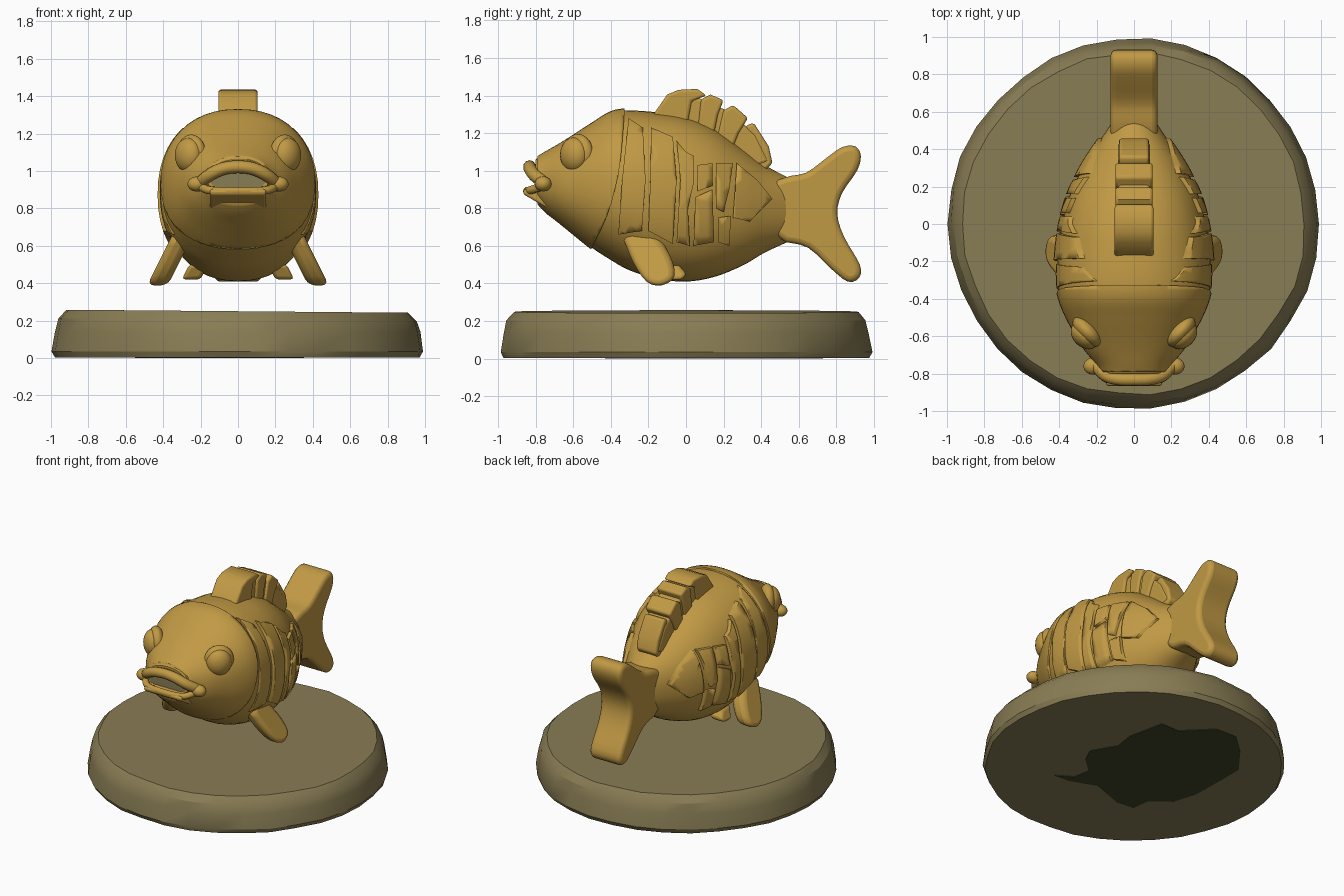
import bpy, bmesh, math, random
from mathutils import Vector, Matrix

random.seed(4)
if "Cube" in bpy.data.objects:
    bpy.data.objects.remove(bpy.data.objects["Cube"])


def material(name, rgb):
    m = bpy.data.materials.new(name)
    m.use_nodes = True
    m.diffuse_color = (*rgb, 1)
    m.node_tree.nodes["Principled BSDF"].inputs["Base Color"].default_value = (*rgb, 1)
    return m


GOLD = material("gold", (0.53, 0.32, 0.058))
STONE = material("olive stone", (0.25, 0.205, 0.09))
DARK = material("dark green", (0.05, 0.062, 0.022))


def finish(name, bm, mat, bevel=0, angle=40):
    bmesh.ops.recalc_face_normals(bm, faces=bm.faces)
    me = bpy.data.meshes.new(name)
    bm.to_mesh(me)
    bm.free()
    me.materials.append(mat)
    ob = bpy.data.objects.new(name, me)
    bpy.context.collection.objects.link(ob)
    if bevel:
        b = ob.modifiers.new("rounding", "BEVEL")
        b.width, b.segments, b.limit_method = bevel, 3, "ANGLE"
        b.angle_limit = math.radians(50)
    bpy.ops.object.select_all(action="DESELECT")
    ob.select_set(True)
    bpy.context.view_layer.objects.active = ob
    bpy.ops.object.shade_smooth_by_angle(angle=math.radians(angle))
    return ob


def loft(rings):
    bm = bmesh.new()
    loops = [[bm.verts.new(p) for p in ring] for ring in rings]
    for a, b in zip(loops, loops[1:]):
        for i in range(len(a)):
            j = (i + 1) % len(a)
            bm.faces.new((a[i], a[j], b[j], b[i]))
    bm.faces.new(loops[0])
    bm.faces.new(loops[-1])
    return bm


def smooth_path(pts, steps):
    # Catmull-Rom through tuples of any length
    out = []
    for i in range(len(pts) - 1):
        p = [pts[max(0, min(len(pts) - 1, i + k))] for k in (-1, 0, 1, 2)]
        for s in range(steps):
            t = s / steps
            out.append([b + 0.5 * t * (c - a + t * (2*a - 5*b + 4*c - d + t * (3*(b - c) + d - a)))
                        for a, b, c, d in zip(*p)])
    return out + [list(pts[-1])]


def prism(outlines, half, x=0.0, shear=0.0, z0=0.0):
    # side outlines in (y, z), given thickness across x
    bm = bmesh.new()
    for pts in outlines:
        sides = [[bm.verts.new((x + s * half + shear * (z0 - z), y, z)) for y, z in pts] for s in (-1, 1)]
        bm.faces.new(sides[0])
        bm.faces.new(sides[1][::-1])
        for i in range(len(pts)):
            j = (i + 1) % len(pts)
            bm.faces.new((sides[0][i], sides[0][j], sides[1][j], sides[1][i]))
    return bm


# Body stations: y, bottom, top, half width
STATIONS = [(-.80, .845, 1.06, .16), (-.75, .79, 1.09, .19), (-.68, .735, 1.13, .25), (-.6, .67, 1.18, .30),
            (-.5, .59, 1.245, .355), (-.4, .525, 1.305, .395), (-.3, .47, 1.32, .41), (-.15, .425, 1.31, .405),
            (0, .41, 1.285, .385), (.15, .435, 1.225, .345), (.3, .495, 1.12, .275), (.42, .565, 1.03, .2),
            (.54, .62, .965, .12)]


def body_shell(grow):
    rings = []
    for y, lo, hi, w in smooth_path(STATIONS, 4):
        ring = []
        for k in range(48):
            a = math.tau * k / 48
            c, s = math.cos(a), math.sin(a)
            ring.append((math.copysign(abs(c) ** .9, c) * (w + grow), y,
                         (lo + hi) / 2 + math.copysign(abs(s) ** .9, s) * ((hi - lo) / 2 + grow)))
        rings.append(ring)
    return loft(rings)


def shell_plates(name, outlines, grow):
    # raised skin: a swollen body kept only inside the outlines
    ob = finish(name, body_shell(grow), GOLD)
    cutter = finish(name + "_cutter", prism(outlines, 0.7), GOLD)
    m = ob.modifiers.new("trim", "BOOLEAN")
    m.operation, m.object, m.solver = "INTERSECT", cutter, "EXACT"
    cutter.hide_render = True
    cutter.hide_set(True)


finish("body", body_shell(0), GOLD)
gill = smooth_path([(-.32, 1.45), (-.335, 1.2), (-.36, .98), (-.42, .76), (-.52, .55), (-.56, .4)], 3)
shell_plates("head", [[(-.79, .4), (-.79, 1.45)] + gill], .012)
shell_plates("shoulder_band", [[(-.305, 1.28), (-.23, 1.23), (-.215, .95), (-.235, .68), (-.36, .66), (-.34, .95)]], .008)
shell_plates("scales", [
    [(-.185, 1.23), (-.07, 1.18), (-.05, .95), (-.07, .61), (-.2, .68), (-.19, .95)],
    [(-.05, 1.16), (0, 1.1), (.04, 1.08), (.04, .93), (.01, .8), (.02, .6), (-.05, .62), (-.03, .95)],
    [(.06, 1.03), (.14, 1.04), (.14, .92), (.06, .89)],
    [(.05, .86), (.14, .9), (.15, .62), (.04, .6)],
    [(.16, 1.04), (.25, 1.04), (.23, .9), (.2, .78), (.16, .8)],
    [(.17, .75), (.24, .76), (.23, .6), (.17, .62)],
    [(.27, 1.04), (.32, 1.0), (.38, .95), (.46, .85), (.34, .73), (.25, .75)]], .022)

# Tail, a thick forked slab
tail = smooth_path([(.42, .7), (.42, .9), (.53, .965), (.64, .99), (.75, 1.07), (.83, 1.125), (.9, 1.13), (.93, 1.08),
                    (.91, 1.0), (.83, .88), (.805, .77), (.84, .65), (.925, .5), (.92, .43), (.86, .41),
                    (.77, .48), (.65, .59), (.53, .62)], 3)
finish("tail_fin", prism([tail], .125), GOLD, .03)

# Back fin: a core with overlapping spines and a step between each
finish("back_fin_core", prism([[(-.16, 1.25), (-.12, 1.36), (.06, 1.39), (.24, 1.31), (.37, 1.19), (.44, 1.05),
                               (.3, 1.0), (0, 1.15)]], .085), GOLD, .015)
spines = [[(-.18, 1.29), (-.1, 1.405), (-.04, 1.43), (.06, 1.435), (.11, 1.4), (.03, 1.37), (0, 1.2)],
          [(.06, 1.2), (.08, 1.38), (.13, 1.405), (.2, 1.375), (.17, 1.3), (.14, 1.15)],
          [(.16, 1.15), (.2, 1.32), (.25, 1.35), (.33, 1.28), (.28, 1.2), (.24, 1.1)],
          [(.27, 1.08), (.32, 1.24), (.36, 1.255), (.44, 1.13), (.46, 1.04), (.42, 1.0)]]
for i, (pts, half) in enumerate(zip(spines, (.105, .1, .1, .08))):
    finish(f"back_fin_spine_{i + 1}", prism([pts], half), GOLD, .015)


def ball(name, at, size, turn=0):
    bm = bmesh.new()
    bmesh.ops.create_uvsphere(bm, u_segments=24, v_segments=14, radius=1,
                              matrix=Matrix.Translation(at) @ Matrix.Rotation(turn, 4, "Z") @ Matrix.Diagonal((*size, 1)))
    finish(name, bm, GOLD)


def tube(name, pts, depth):
    cu = bpy.data.curves.new(name, "CURVE")
    cu.dimensions, cu.bevel_depth, cu.bevel_resolution, cu.use_fill_caps = "3D", depth, 3, True
    sp = cu.splines.new("POLY")
    pts = smooth_path(pts, 5)
    sp.points.add(len(pts) - 1)
    for q, p in zip(sp.points, pts):
        q.co = (*p, 1)
    cu.materials.append(GOLD)
    sp.use_smooth = True
    bpy.context.collection.objects.link(bpy.data.objects.new(name, cu))


# Paired parts: fins, eyes, mouth corners
pectoral = smooth_path([(-.33, .63), (-.29, .69), (-.18, .68), (-.09, .56), (-.06, .44), (-.13, .39),
                        (-.21, .41), (-.28, .51), (-.33, .63)], 3)[:-1]
pelvic = [(-.14, .5), (-.04, .5), (.005, .45), (-.02, .42), (-.1, .42)]
for side, s in (("left", 1), ("right", -1)):
    finish(side + "_side_fin", prism([pectoral], .055, s * .30, s * .5, .65), GOLD, .035)
    finish(side + "_belly_fin", prism([pelvic], .05, s * .22, s * .5, .48), GOLD, .03)
    ball(side + "_eye", (s * .265, -.595, 1.085), (.062, .085, .092), s * -.75)
    ball(side + "_eyelid", (s * .25, -.575, 1.09), (.055, .1, .105), s * -.75)
    ball(side + "_mouth_corner", (s * .22, -.76, .93), (.05, .045, .04))

# Mouth: wedge lower jaw, arched upper lip, inset hollow
finish("lower_jaw", prism([[(-.865, .875), (-.865, .9), (-.78, .915), (-.7, .92), (-.7, .78), (-.78, .825)]], .15), GOLD, .012)
tube("lower_lip", [(-.2, -.77, .915), (-.14, -.83, .895), (0, -.845, .892), (.14, -.83, .895), (.2, -.77, .915)], .022)
tube("upper_lip", [(-.2, -.76, .94), (-.15, -.81, .98), (-.08, -.83, 1.012), (0, -.832, 1.022),
                   (.08, -.83, 1.012), (.15, -.81, .98), (.2, -.76, .94)], .034)
bm = bmesh.new()
bmesh.ops.create_circle(bm, cap_ends=True, segments=24, radius=1, matrix=Matrix.Translation((0, -.807, .95))
                        @ Matrix.Rotation(math.pi / 2, 4, "X") @ Matrix.Diagonal((.15, .06, 1, 1)))
finish("mouth_hollow", bm, STONE)

# Rough round stone base with a slightly sloping top
profile = [(.985, .004), (1.0, .035), (.985, .14), (.965, .205), (.925, .25)]
wobble = [random.uniform(-.012, 0) for _ in range(34)]
rings = []
for r, z in profile:
    ring = []
    for k, w in enumerate(wobble):
        a = math.tau * k / len(wobble)
        rr = r + w + random.uniform(-.008, .0)
        ring.append((rr * math.cos(a), rr * math.sin(a), z - .008 * math.cos(a) * (z > .2)))
    rings.append(ring)
finish("stone_base", loft(rings), STONE, angle=28)

# Irregular dark stain under the base
stain = [(-.44, .58), (-.33, .7), (-.13, .71), (.1, .68), (.23, .55), (.4, .37), (.48, .22), (.46, .05), (.54, -.05),
         (.46, -.15), (.23, -.26), (.15, -.44), (.07, -.53), (.1, -.4), (.03, -.3), (-.11, -.31), (-.23, -.27),
         (-.28, -.08), (-.4, .01), (-.54, .23), (-.44, .33)]
h = math.sqrt(.5)
finish("underside_stain", loft([[((-r - u) * h, (u - r) * h, z) for r, u in stain] for z in (0, .006)]), DARK)
